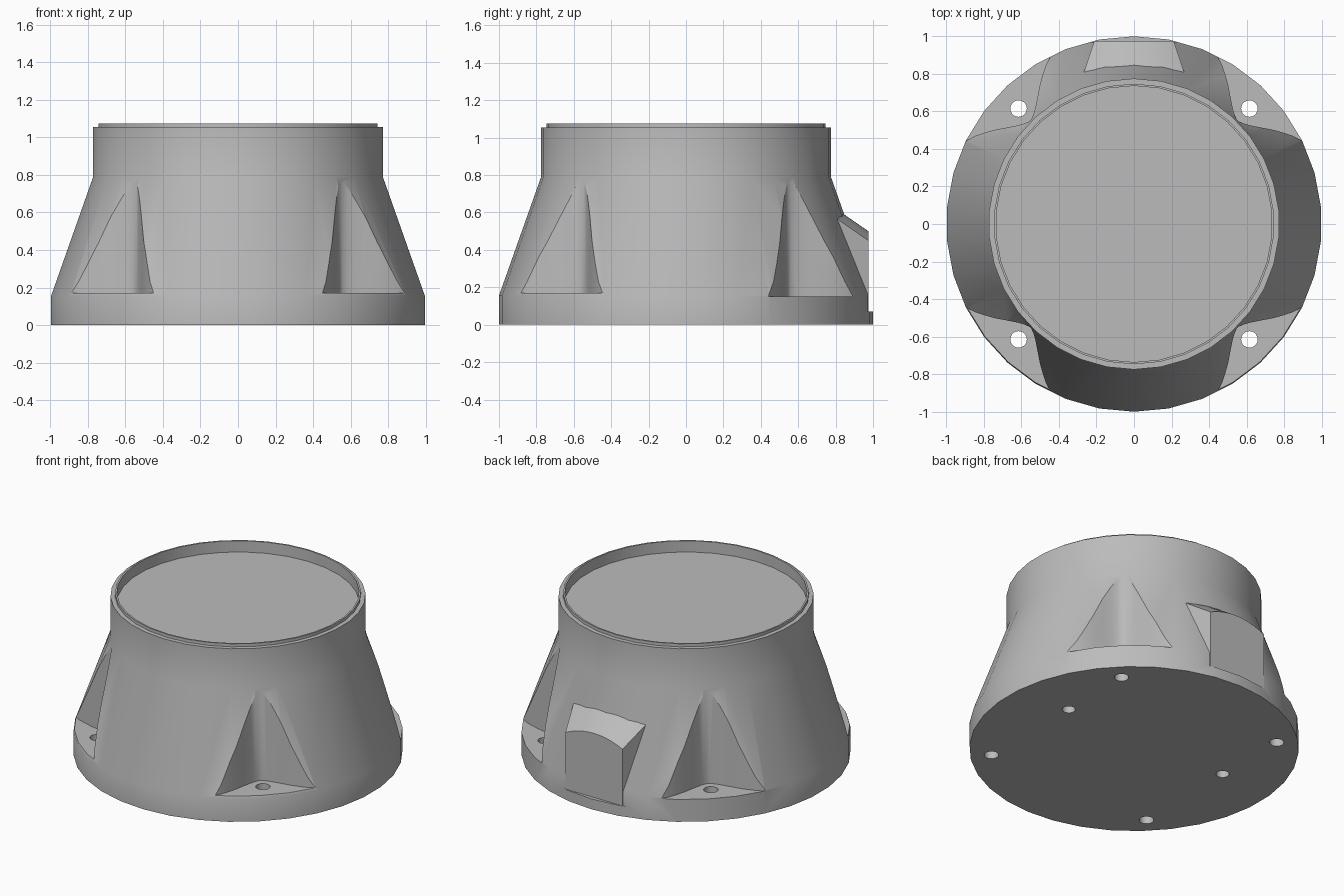
import bpy, bmesh, math
from mathutils import Vector

SIDES = 34

cube = bpy.data.objects.get("Cube")
if cube:
    bpy.data.objects.remove(cube, do_unlink=True)

# One plain grey for the whole casting
grey = bpy.data.materials.new("cast_grey")
grey.use_nodes = True
colour = (0.5, 0.5, 0.5, 1)
grey.diffuse_color = colour
grey.node_tree.nodes["Principled BSDF"].inputs["Base Color"].default_value = colour


def add_object(name, bm):
    bmesh.ops.recalc_face_normals(bm, faces=bm.faces)
    mesh = bpy.data.meshes.new(name)
    bm.to_mesh(mesh)
    bm.free()
    mesh.materials.append(grey)
    obj = bpy.data.objects.new(name, mesh)
    bpy.context.collection.objects.link(obj)
    return obj


def lathe(name, profile):
    """Spin an (r, z) profile around z."""
    bm = bmesh.new()
    verts = [bm.verts.new((0, r, z)) for r, z in profile]
    edges = [bm.edges.new(pair) for pair in zip(verts, verts[1:])]
    bmesh.ops.spin(bm, geom=verts + edges, cent=(0, 0, 0), axis=(0, 0, 1),
                   angle=math.tau, steps=SIDES, use_duplicate=False)
    bmesh.ops.remove_doubles(bm, verts=bm.verts, dist=0.0005)
    return add_object(name, bm)


def loft(name, lower, upper):
    """Solid between two matching loops of points."""
    bm = bmesh.new()
    a = [bm.verts.new(p) for p in lower]
    b = [bm.verts.new(p) for p in upper]
    bm.faces.new(a)
    bm.faces.new(b)
    for i in range(len(a)):
        j = (i + 1) % len(a)
        bm.faces.new((a[i], a[j], b[j], b[i]))
    return add_object(name, bm)


def prism(name, outline, z0, z1):
    return loft(name, [(x, y, z0) for x, y in outline], [(x, y, z1) for x, y in outline])


def circle(x, y, r, n=20):
    return [(x + r * math.cos(math.tau * i / n), y + r * math.sin(math.tau * i / n))
            for i in range(n)]


def cut(target, cutter):
    cutter.hide_render = True
    mod = target.modifiers.new("cut", 'BOOLEAN')
    mod.operation = 'DIFFERENCE'
    mod.solver = 'EXACT'
    mod.object = cutter
    bpy.context.view_layer.objects.active = target
    bpy.ops.object.modifier_apply(modifier=mod.name)
    bpy.data.objects.remove(cutter, do_unlink=True)


# Housing: base rim, cone, neck, thin lip and recessed top
housing = lathe("housing", [
    (0, 0), (1, 0), (1, 0.155), (0.775, 0.79), (0.775, 1.055), (0.747, 1.055),
    (0.747, 1.075), (0.736, 1.075), (0.736, 1.0), (0, 1.0)])

# Corner pockets with flared walls, and a bolt hole through each pad
half = [(0.40, 0.96), (0.44, 0.90), (0.468, 0.85), (0.485, 0.80), (0.502, 0.74),
        (0.515, 0.67), (0.525, 0.62), (0.535, 0.585), (0.547, 0.558)]
outline = half + [(y, x) for x, y in reversed(half)] + [(1.2, 0.40), (1.2, 1.2), (0.40, 1.2)]
for sx in (1, -1):
    for sy in (1, -1):
        pad = 0.15 if sy > 0 else 0.17
        cut(housing, prism("pocket_cutter", [(sx * x, sy * y) for x, y in outline], pad, 0.9))
        cut(housing, prism("bolt_cutter", circle(sx * 0.615, sy * 0.615, 0.044), -0.1, 0.4))
    # Blind locating hole in the underside
    cut(housing, prism("locating_cutter", circle(sx * 0.61, 0.11, 0.04), -0.1, 0.15))

# Flat behind the rear box, leaving a low ledge
cut(housing, prism("flat_cutter", [(-0.5, 0.97), (0.5, 0.97), (0.5, 1.2), (-0.5, 1.2)], 0.07, 0.6))


# Rear box: arched sloping top, sides spreading into the cone
def box_loop(y, half_width, top):
    steps = [i / 6 for i in range(-6, 7)]
    arch = [(half_width * t, y, top - 0.05 * t * t) for t in steps]
    return [(-half_width, y, 0.07)] + arch + [(half_width, y, 0.07)]


rear_box = loft("rear_box", box_loop(0.975, 0.212, 0.5), box_loop(0.7, 0.304, 0.69))

# Smooth shading with crisp edges
for obj in (housing, rear_box):
    bpy.ops.object.select_all(action='DESELECT')
    obj.select_set(True)
    bpy.context.view_layer.objects.active = obj
    bpy.ops.object.shade_smooth_by_angle(angle=math.radians(30))
